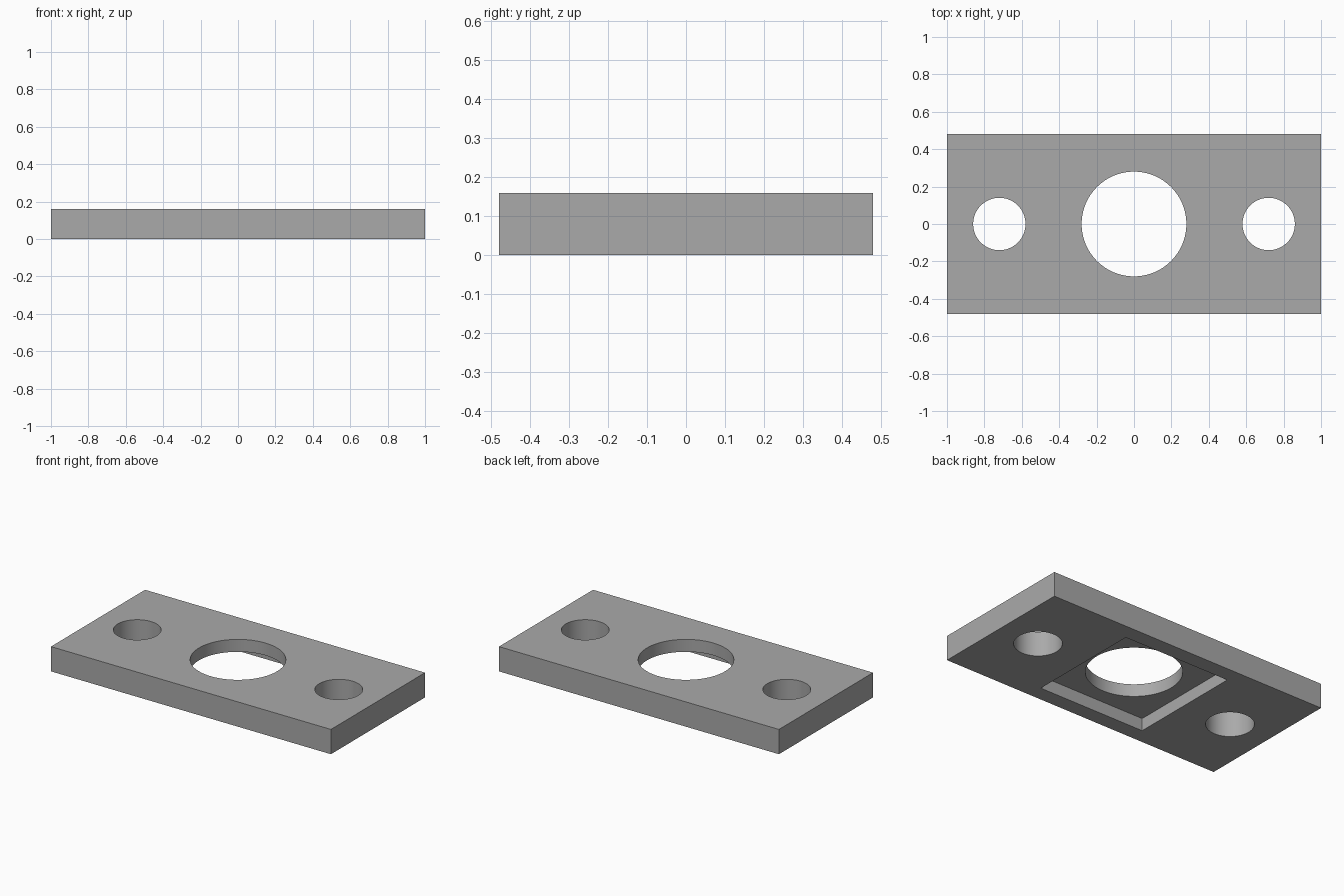
import bpy
import math

if "Cube" in bpy.data.objects:
    bpy.data.objects.remove(bpy.data.objects["Cube"])

L, W, H = 2.0, 0.96, 0.16      # plate size
POCKET, DEPTH = 0.76, 0.08     # square recess under the plate

grey = bpy.data.materials.new("plain grey")
grey.diffuse_color = (0.4, 0.4, 0.4, 1)
grey.use_nodes = True
grey.node_tree.nodes["Principled BSDF"].inputs["Base Color"].default_value = grey.diffuse_color


def box(name, size, centre):
    bpy.ops.mesh.primitive_cube_add(size=1, location=centre)
    ob = bpy.context.object
    ob.name = name
    ob.scale = size
    bpy.ops.object.transform_apply(location=True, rotation=False, scale=True)
    ob.data.materials.append(grey)
    return ob


def hole(name, radius, x):
    bpy.ops.mesh.primitive_cylinder_add(vertices=96, radius=radius, depth=1, location=(x, 0, H / 2))
    ob = bpy.context.object
    ob.name = name
    ob.data.materials.append(grey)
    return ob


# flat plate
plate = box("mounting_plate", (L, W, H), (0, 0, H / 2))

# square pocket below, centre bore and two bolt holes
cutters = [
    box("pocket_cutter", (POCKET, POCKET, 2 * DEPTH), (0, 0, 0)),
    hole("centre_bore_cutter", 0.28, 0),
    hole("left_bolt_hole_cutter", 0.14, -0.72),
    hole("right_bolt_hole_cutter", 0.14, 0.72),
]

bpy.context.view_layer.objects.active = plate
for cutter in cutters:
    mod = plate.modifiers.new(cutter.name, 'BOOLEAN')
    mod.operation = 'DIFFERENCE'
    mod.solver = 'EXACT'
    mod.object = cutter
    bpy.ops.object.modifier_apply(modifier=mod.name)
for cutter in cutters:
    bpy.data.objects.remove(cutter, do_unlink=True)

# smooth bores with sharp edges
bpy.ops.object.select_all(action='DESELECT')
plate.select_set(True)
bpy.context.view_layer.objects.active = plate
bpy.ops.object.shade_smooth_by_angle(angle=math.radians(30))
